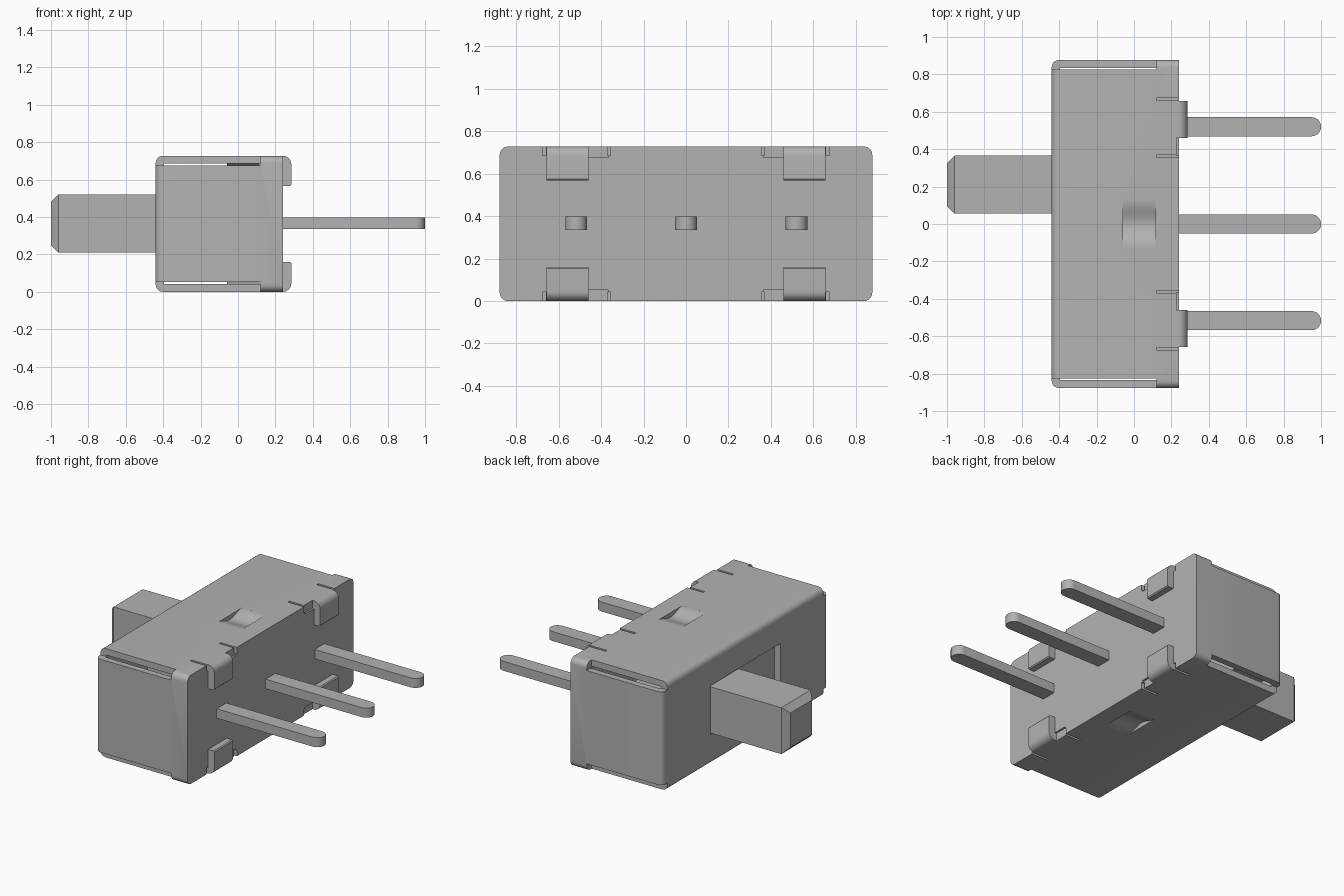
import bpy
import bmesh
import math

if "Cube" in bpy.data.objects:
    bpy.data.objects.remove(bpy.data.objects["Cube"], do_unlink=True)

H = 0.727          # housing height
MID = H / 2
HALF = 0.877       # housing half length
T = 0.042          # sheet thickness

grey = bpy.data.materials.new("neutral grey")
grey.use_nodes = True
colour = (0.45, 0.45, 0.45, 1)
grey.diffuse_color = colour
grey.node_tree.nodes["Principled BSDF"].inputs["Base Color"].default_value = colour


def finish(name, bm):
    bmesh.ops.recalc_face_normals(bm, faces=bm.faces[:])
    mesh = bpy.data.meshes.new(name)
    bm.to_mesh(mesh)
    bm.free()
    mesh.materials.append(grey)
    ob = bpy.data.objects.new(name, mesh)
    bpy.context.collection.objects.link(ob)
    return ob


def box_bm(x, y, z):
    bm = bmesh.new()
    bmesh.ops.create_cube(bm, size=1)
    for v in bm.verts:
        v.co = [r[0] if c < 0 else r[1] for c, r in zip(v.co, (x, y, z))]
    return bm


def box(name, x, y, z):
    return finish(name, box_bm(x, y, z))


def prism(name, points, place, start, end):
    """Extrude a 2D outline; place(u, v, w) maps it into space."""
    bm = bmesh.new()
    rings = [[bm.verts.new(place(u, v, w)) for u, v in points] for w in (start, end)]
    for ring in rings:
        bm.faces.new(ring)
    n = len(points)
    for i in range(n):
        j = (i + 1) % n
        bm.faces.new((rings[0][i], rings[0][j], rings[1][j], rings[1][i]))
    return finish(name, bm)


def smooth(ob):
    bpy.ops.object.select_all(action='DESELECT')
    ob.select_set(True)
    bpy.context.view_layer.objects.active = ob
    bpy.ops.object.shade_smooth_by_angle(angle=math.radians(30))


def cut(ob, x, y, z):
    cutter = box("cutter", x, y, z)
    cutter.hide_render = True
    mod = ob.modifiers.new("cut", 'BOOLEAN')
    mod.operation = 'DIFFERENCE'
    mod.solver = 'EXACT'
    mod.object = cutter
    bpy.context.view_layer.objects.active = ob
    bpy.ops.object.modifier_apply(modifier=mod.name)
    bpy.data.objects.remove(cutter, do_unlink=True)


def span(side, a, b, centre=0):
    """Range a..b measured outward from a centre on the given side."""
    return tuple(sorted((centre + side * a, centre + side * b)))


def arc(cx, cy, r, a0, a1, n=8):
    angles = [math.radians(a0 + (a1 - a0) * i / n) for i in range(n + 1)]
    return [(cx + r * math.cos(a), cy + r * math.sin(a)) for a in angles]


# Housing: rounded everywhere except around the pin face
bm = box_bm((-0.44, 0.24), (-HALF, HALF), (0, H))
edges = [e for e in bm.edges if not all(v.co.x > 0 for v in e.verts)]
bmesh.ops.bevel(bm, geom=edges, offset=0.038, segments=5, profile=0.5, affect='EDGES')
housing = finish("housing", bm)
cut(housing, (-0.395, 0.119), (T - HALF, HALF - T), (T, H - T))

# Slider window
cut(housing, (-0.5, -0.3), (-0.37, 0.37), (0.2, 0.53))

for up in (-1, 1):
    # Window for the dipped spring strip
    cut(housing, (-0.06, 0.116), (-0.125, 0.125), span(up, MID - T - 0.02, MID + 0.1, MID))
    for side in (-1, 1):
        # Open seam along each long corner
        cut(housing, (-0.6, 0.12), span(side, HALF - 0.052, HALF + 0.1),
            span(up, MID - 0.052, MID + 0.1, MID))
        # Slits either side of each tab and the relief beside it
        for a, b in ((0.355, 0.37), (0.66, 0.675)):
            cut(housing, (0.12, 0.3), span(side, a, b), span(up, MID - T, MID + 0.1, MID))
        cut(housing, (0.228, 0.3), span(side, 0.365, 0.46),
            span(up, MID - T - 0.01, MID + 0.1, MID))
smooth(housing)

# Folded tabs
r = 0.045
tab_outline = ([(0.22, MID)] + arc(0.285 - r, MID - r, r, 90, 0)
               + [(0.285, 0.21), (0.279, 0.203), (0.239, 0.203), (0.239, MID - T), (0.22, MID - T)])
for up, level in ((1, "upper"), (-1, "lower")):
    for side, hand in ((1, "back"), (-1, "front")):
        a, b = span(side, 0.46, 0.657)
        smooth(prism(f"{level}_{hand}_tab", tab_outline,
                     lambda u, v, w, s=up: (u, w, MID + s * v), a, b))

    # Spring strip sagging into the housing
    ys = [-0.126 + 0.252 * i / 16 for i in range(17)]
    dip = [(y, MID - 0.03 * math.cos(y / 0.252 * math.pi) ** 2) for y in ys]
    outline = dip + [(y, z - 0.03) for y, z in reversed(dip)]
    smooth(prism(f"{level}_spring_strip", outline,
                 lambda u, v, w, s=up: (w, u, MID + s * v), -0.0595, 0.1155))

# Contact pins with round tips
for y, name in ((-0.517, "front_pin"), (0, "middle_pin"), (0.52, "back_pin")):
    pr = 0.051
    outline = [(0.2, -pr)] + arc(1 - pr, 0, pr, -90, 90, 16) + [(0.2, pr)]
    smooth(prism(name, outline, lambda u, v, w, c=y: (u, c + v, w), 0.335, 0.398))

# Slider knob with a chamfered end, and the carrier behind the window
bm = box_bm((-1, -0.36), (0.055, 0.365), (0.21, 0.52))
end = [e for e in bm.edges if all(v.co.x < -0.9 for v in e.verts)]
bmesh.ops.bevel(bm, geom=end, offset=0.04, segments=1, affect='EDGES')
finish("slider_knob", bm)
box("slider_carrier", (-0.375, -0.15), (-0.42, 0.78), (0.1, 0.63))
